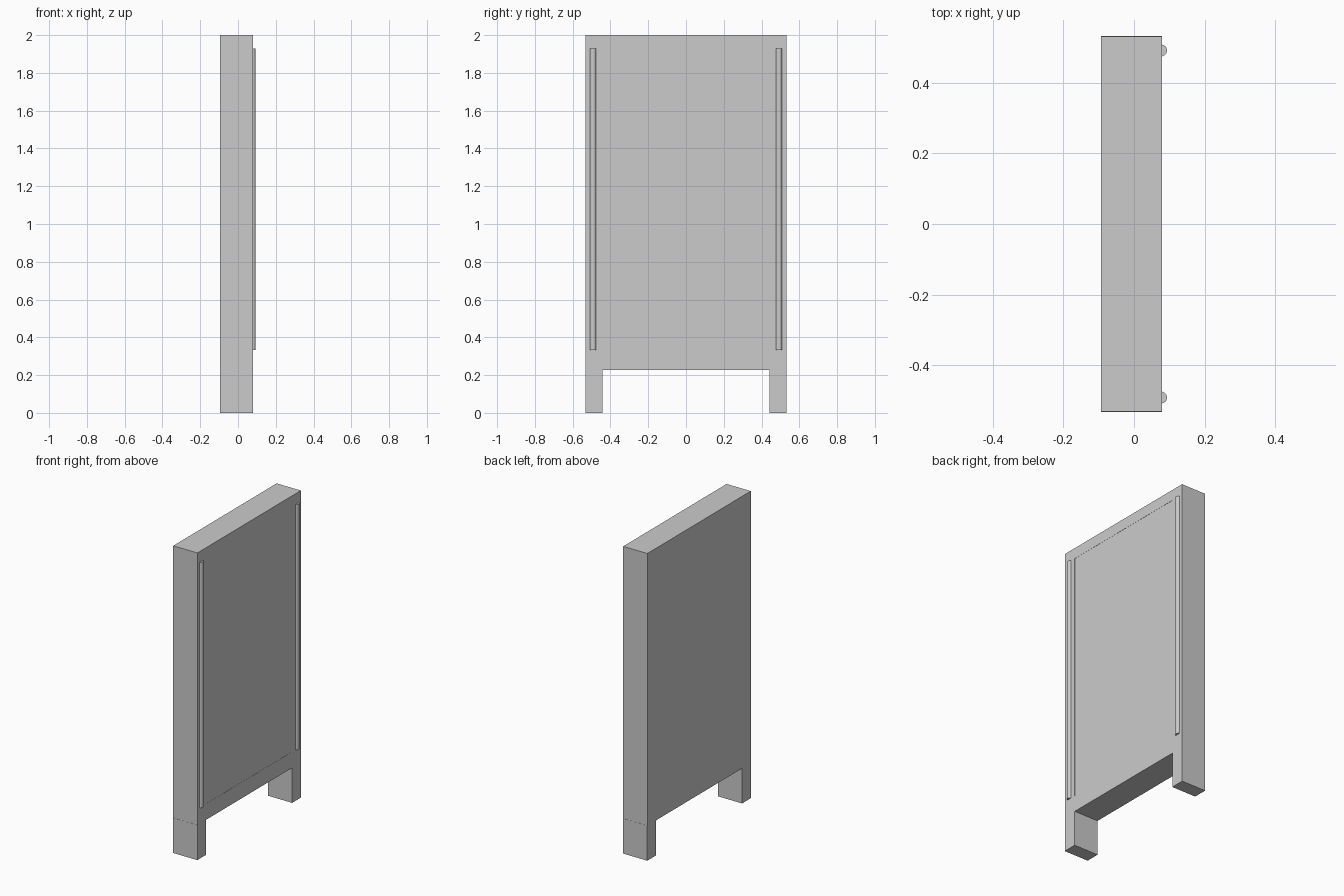
import bpy, bmesh
from mathutils import Vector

if "Cube" in bpy.data.objects:
    bpy.data.objects.remove(bpy.data.objects["Cube"])

X0, X1 = -0.094, 0.080          # back and display faces
HALF_W = 0.532
LEG_TOP, TOP = 0.228, 2.0
PANEL_Y, PANEL_Z0, PANEL_Z1 = 0.443, 0.332, 1.93


def add_object(name, bm):
    bmesh.ops.recalc_face_normals(bm, faces=bm.faces)
    mesh = bpy.data.meshes.new(name)
    bm.to_mesh(mesh)
    bm.free()
    obj = bpy.data.objects.new(name, mesh)
    bpy.context.collection.objects.link(obj)
    return obj


def box_bm(lo, hi):
    bm = bmesh.new()
    bmesh.ops.create_cube(bm, size=1)
    lo, hi = Vector(lo), Vector(hi)
    for v in bm.verts:
        v.co = (lo + hi) / 2 + v.co * (hi - lo)
    return bm


# Cabinet with a shallow pocket in the display face
bm = box_bm((X0, -HALF_W, LEG_TOP), (X1, HALF_W, TOP))
bm.normal_update()
face = max(bm.faces, key=lambda f: f.calc_center_median().x)
bmesh.ops.inset_region(bm, faces=[face], thickness=0.05)
for v in face.verts:
    v.co.y = PANEL_Y if v.co.y > 0 else -PANEL_Y
    v.co.z = PANEL_Z1 if v.co.z > 1.1 else PANEL_Z0
pocket = bmesh.ops.extrude_discrete_faces(bm, faces=[face])["faces"][0]
for v in pocket.verts:
    v.co.x -= 0.006
add_object("cabinet", bm)

# Display panel sitting almost flush in the pocket
add_object("display_panel", box_bm((X1 - 0.008, -PANEL_Y, PANEL_Z0),
                                   (X1 - 0.001, PANEL_Y, PANEL_Z1)))

for side, label in ((-1, "left"), (1, "right")):
    # Legs, a hair wider than the cabinet
    ys = sorted((side * 0.443, side * 0.533))
    add_object(label + "_leg", box_bm((X0, ys[0], 0), (X1, ys[1], LEG_TOP)))

    # Round light tubes half sunk into the frame
    bpy.ops.mesh.primitive_cylinder_add(
        vertices=24, radius=0.017, depth=PANEL_Z1 - PANEL_Z0,
        location=(0.0765, side * 0.492, (PANEL_Z0 + PANEL_Z1) / 2))
    tube = bpy.context.object
    tube.name = label + "_light_tube"
    bpy.ops.object.shade_smooth_by_angle()
